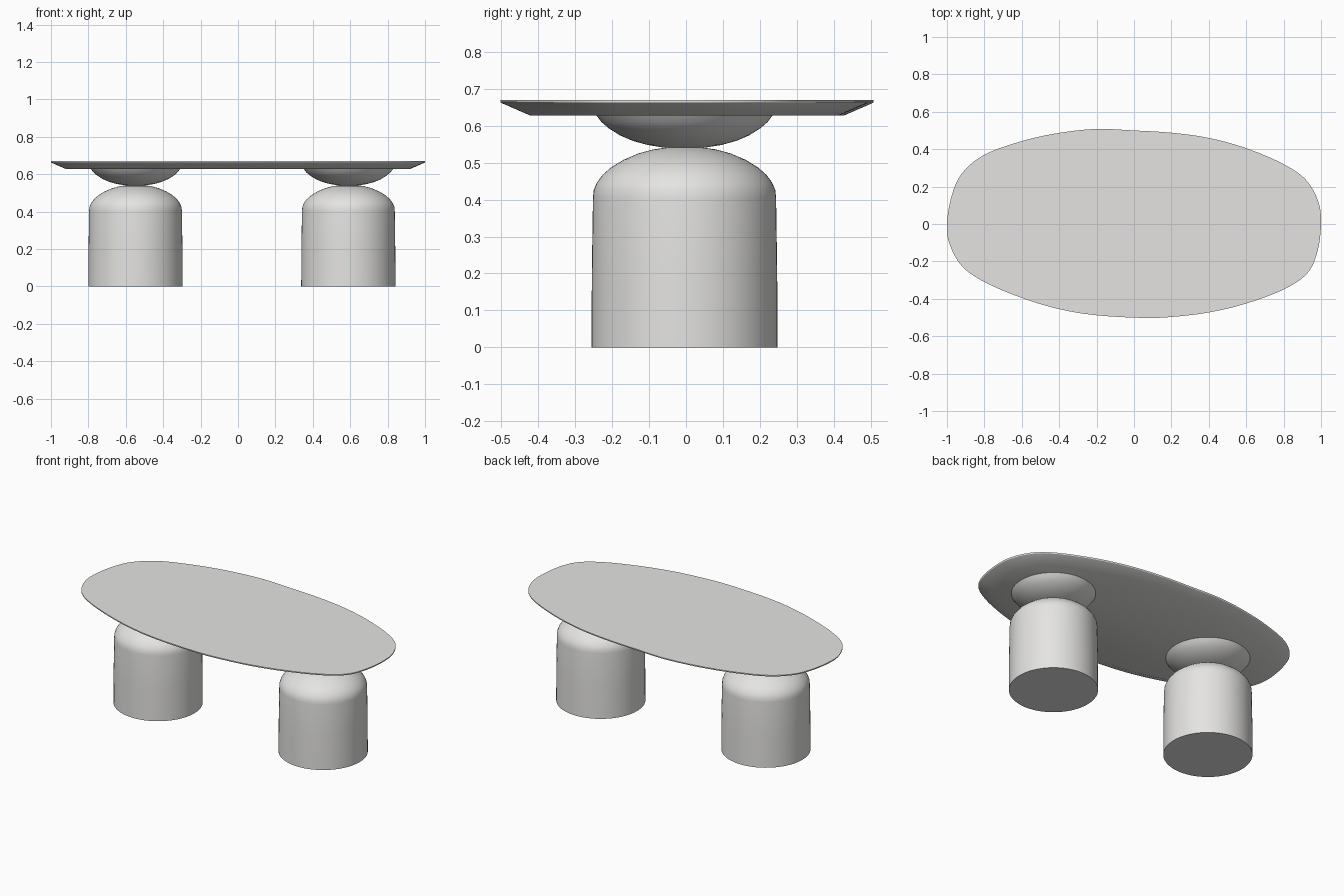
import bpy, math
from mathutils import Vector

if "Cube" in bpy.data.objects:
    bpy.data.objects.remove(bpy.data.objects["Cube"])

mat = bpy.data.materials.new("light grey")
mat.diffuse_color = (0.78, 0.775, 0.76, 1)
mat.use_nodes = True
mat.node_tree.nodes["Principled BSDF"].inputs["Base Color"].default_value = mat.diffuse_color


def make(name, verts, faces):
    me = bpy.data.meshes.new(name)
    me.from_pydata(verts, [], faces)
    me.materials.append(mat)
    ob = bpy.data.objects.new(name, me)
    bpy.context.collection.objects.link(ob)
    bpy.ops.object.select_all(action='DESELECT')
    bpy.context.view_layer.objects.active = ob
    ob.select_set(True)
    bpy.ops.object.shade_smooth_by_angle(angle=math.radians(30))
    return ob


def stack(name, rings):
    """Closed solid from equal-length rings, bottom to top, counter-clockwise."""
    n = len(rings[0])
    verts = [v for r in rings for v in r]
    faces = [list(range(n))[::-1], [(len(rings) - 1) * n + i for i in range(n)]]
    for k in range(len(rings) - 1):
        for i in range(n):
            j = (i + 1) % n
            faces.append([k * n + i, k * n + j, (k + 1) * n + j, (k + 1) * n + i])
    return make(name, verts, faces)


def lathe(name, profile, cx, cy, n=64):
    return stack(name, [[(cx + r * math.cos(2 * math.pi * i / n),
                          cy + r * math.sin(2 * math.pi * i / n), z)
                         for i in range(n)] for r, z in profile])


def smooth_loop(pts, steps=8):
    """Closed Catmull-Rom curve through the points."""
    p, out = [Vector(q) for q in pts], []
    n = len(p)
    for i in range(n):
        a, b, c, d = p[i - 1], p[i], p[(i + 1) % n], p[(i + 2) % n]
        for s in range(steps):
            t = s / steps
            out.append(0.5 * (2 * b + (c - a) * t + (2 * a - 5 * b + 4 * c - d) * t * t
                              + (3 * b - a - 3 * c + d) * t ** 3))
    return out


# Table top: pebble outline, thin lip and bevelled underside
outline = smooth_loop([
    (1, 0), (0.985, 0.12), (0.92, 0.235), (0.8, 0.32), (0.6, 0.405), (0.4, 0.46),
    (0.2, 0.488), (0, 0.5), (-0.2, 0.508), (-0.4, 0.487), (-0.6, 0.443), (-0.8, 0.37),
    (-0.92, 0.27), (-0.975, 0.15), (-1, 0), (-0.985, -0.11), (-0.92, -0.225),
    (-0.8, -0.31), (-0.6, -0.395), (-0.4, -0.455), (-0.2, -0.488), (0.05, -0.502),
    (0.2, -0.497), (0.4, -0.473), (0.6, -0.425), (0.8, -0.35), (0.925, -0.265),
    (0.98, -0.15)])


def ring(inset, z):
    out = []
    for i, p in enumerate(outline):
        t = (outline[(i + 1) % len(outline)] - outline[i - 1]).normalized()
        out.append((p.x - t.y * inset, p.y + t.x * inset, z))
    return out


stack("table_top", [ring(0.08, 0.628), ring(0.002, 0.662), ring(0, 0.665), ring(0, 0.67)])

# Two pedestals: domed drum with a shallow bowl resting on it
drum = [(0.252, 0), (0.251, 0.2), (0.248, 0.405), (0.246, 0.425), (0.238, 0.445),
        (0.222, 0.467), (0.198, 0.488), (0.165, 0.508), (0.125, 0.525),
        (0.085, 0.536), (0.045, 0.5415), (0.015, 0.543)]
bowl = [(0.015, 0.539), (0.06, 0.5415), (0.1, 0.548), (0.14, 0.559), (0.175, 0.574),
        (0.205, 0.593), (0.225, 0.61), (0.24, 0.63)]
for side, x in (("left", -0.548), ("right", 0.59)):
    lathe(side + "_drum_leg", drum, x, -0.004)
    lathe(side + "_bowl_support", bowl, x, -0.004)
